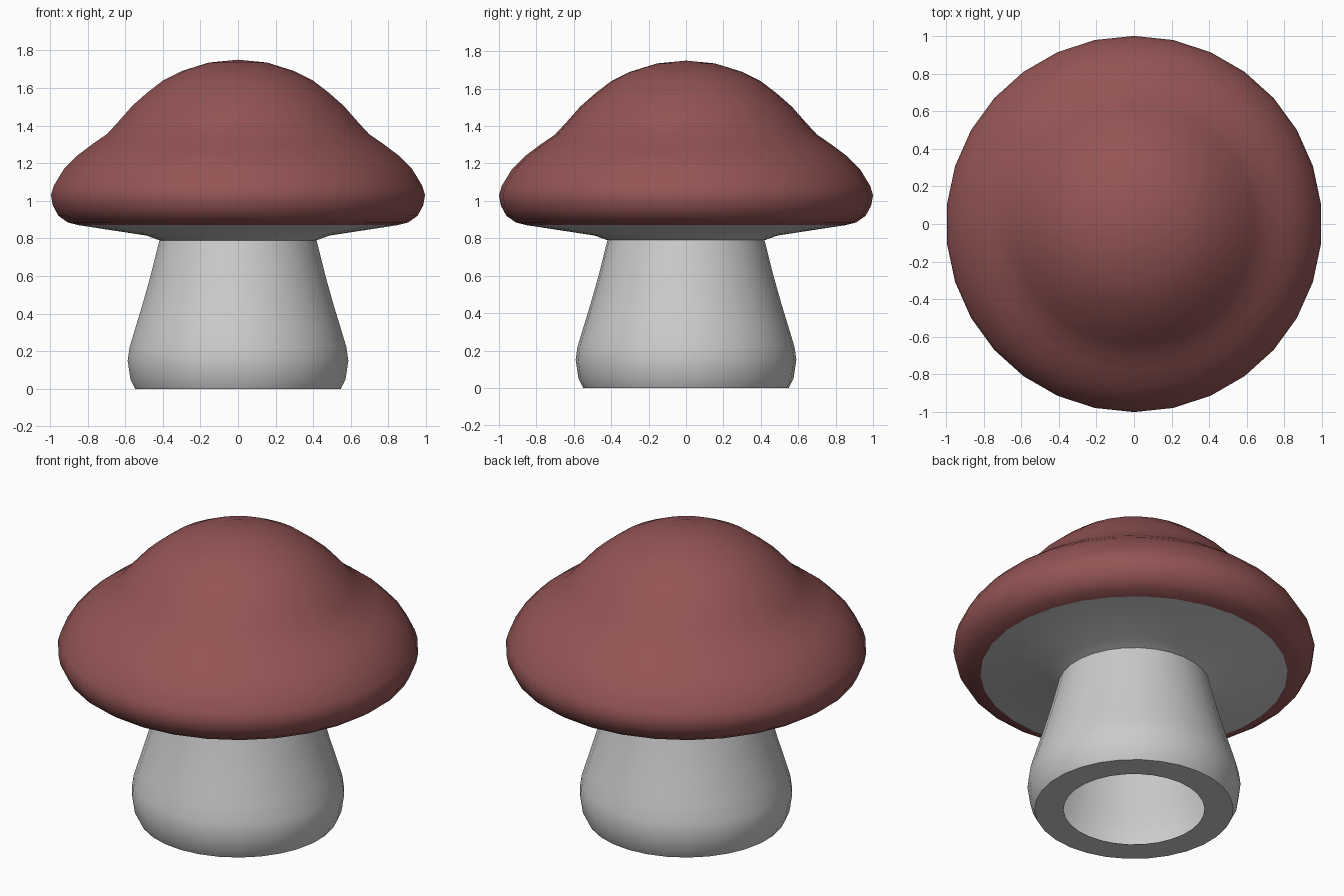
import bpy, bmesh, math

if "Cube" in bpy.data.objects:
    bpy.data.objects.remove(bpy.data.objects["Cube"])

SIDES = 30


def lathe(name, profile, color=None):
    """Spin an (r, z) profile, listed bottom to top, around the z axis."""
    bm = bmesh.new()
    rings = []
    for r, z in profile:
        if r == 0:
            rings.append([bm.verts.new((0, 0, z))] * SIDES)
            continue
        ring = []
        for i in range(SIDES):
            a = math.pi / 2 + 2 * math.pi * i / SIDES
            ring.append(bm.verts.new((r * math.cos(a), r * math.sin(a), z)))
        rings.append(ring)
    for low, high in zip(rings, rings[1:]):
        for i in range(SIDES):
            j = (i + 1) % SIDES
            corners = [low[i], low[j], high[j], high[i]]
            bm.faces.new(list(dict.fromkeys(corners)))
    mesh = bpy.data.meshes.new(name)
    bm.to_mesh(mesh)
    bm.free()
    obj = bpy.data.objects.new(name, mesh)
    bpy.context.collection.objects.link(obj)
    if color:
        mat = bpy.data.materials.new(name + "_paint")
        mat.diffuse_color = color
        mat.use_nodes = True
        mat.node_tree.nodes["Principled BSDF"].inputs["Base Color"].default_value = mat.diffuse_color
        mesh.materials.append(mat)
    bpy.ops.object.select_all(action='DESELECT')
    obj.select_set(True)
    bpy.context.view_layer.objects.active = obj
    bpy.ops.object.shade_smooth_by_angle(angle=math.radians(50))
    return obj


# Stem: open-bottomed shell with a flat foot ring, flaring into the cap underside
lathe("stem_and_underside", [
    (0.39, 0.0), (0.55, 0.0), (0.575, 0.05), (0.59, 0.15), (0.58, 0.22),
    (0.55, 0.32), (0.51, 0.45), (0.465, 0.61), (0.42, 0.79),
    (0.49, 0.815), (0.85, 0.87)])

# Cap: rounded rim, shallow crease, domed crown
lathe("cap", [
    (0.85, 0.87), (0.91, 0.885), (0.96, 0.92), (0.99, 0.975), (1.0, 1.03),
    (0.985, 1.08), (0.93, 1.17), (0.86, 1.24), (0.78, 1.30), (0.70, 1.355),
    (0.64, 1.42), (0.565, 1.505), (0.485, 1.575), (0.40, 1.64),
    (0.30, 1.69), (0.155, 1.735), (0, 1.75)], (0.30, 0.09, 0.09, 1))
